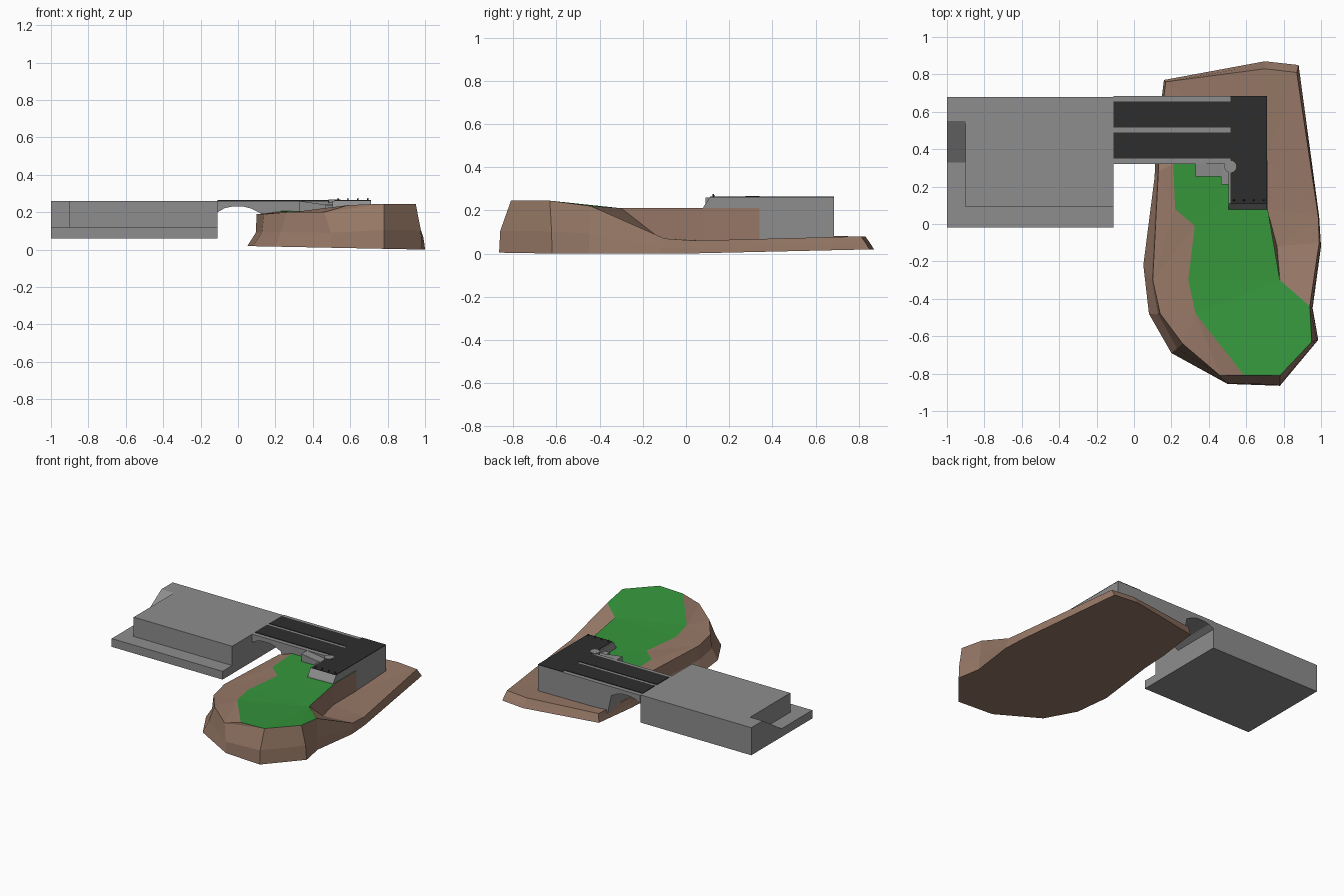
import bpy, bmesh

if "Cube" in bpy.data.objects:
    bpy.data.objects.remove(bpy.data.objects["Cube"])

def material(name, rgb):
    m = bpy.data.materials.new(name)
    m.diffuse_color = (*rgb, 1)
    m.use_nodes = True
    m.node_tree.nodes["Principled BSDF"].inputs["Base Color"].default_value = m.diffuse_color
    return m

CONCRETE = material("concrete_grey", (0.27, 0.27, 0.275))
ASPHALT = material("asphalt_black", (0.027, 0.027, 0.027))
EARTH = material("earth_brown", (0.31, 0.19, 0.135))
GRASS = material("grass_green", (0.036, 0.31, 0.045))

def finish(name, bm, *mats):
    bmesh.ops.recalc_face_normals(bm, faces=bm.faces)
    me = bpy.data.meshes.new(name)
    bm.to_mesh(me)
    bm.free()
    ob = bpy.data.objects.new(name, me)
    bpy.context.collection.objects.link(ob)
    for m in mats:
        me.materials.append(m)
    return ob

def prism(name, profile, axis, lo, hi, mat):
    """Extrude a 2D profile along an axis (profile is xz for 'y', yz for 'x', xy for 'z')."""
    put = {'x': lambda p, d: (d, p[0], p[1]),
           'y': lambda p, d: (p[0], d, p[1]),
           'z': lambda p, d: (p[0], p[1], d)}[axis]
    bm = bmesh.new()
    a = [bm.verts.new(put(p, lo)) for p in profile]
    b = [bm.verts.new(put(p, hi)) for p in profile]
    bm.faces.new(a)
    bm.faces.new(b)
    n = len(a)
    for i in range(n):
        j = (i + 1) % n
        bm.faces.new((a[i], a[j], b[j], b[i]))
    return finish(name, bm, mat)

def box(name, x0, x1, y0, y1, z0, z1, mat):
    return prism(name, [(x0, y0), (x1, y0), (x1, y1), (x0, y1)], 'z', z0, z1, mat)

def cone(name, x, y, z0, z1, r0, r1, seg, mat):
    bm = bmesh.new()
    bmesh.ops.create_cone(bm, cap_ends=True, segments=seg, radius1=r0, radius2=r1, depth=z1 - z0)
    bmesh.ops.translate(bm, verts=bm.verts, vec=(x, y, (z0 + z1) / 2))
    return finish(name, bm, mat)

# Island: footprint x, y | rim x, y, z | how far the mid ring leans to the rim
ring = [
    (.16, .77, .17, .76, .08, .5), (.12, .45, .13, .45, .09, .5),
    (.11, .25, .13, .28, .19, .7), (.05, -.22, .10, -.30, .19, .9),
    (.08, -.48, .14, -.48, .19, .8), (.20, -.69, .26, -.64, .20, .5),
    (.50, -.855, .46, -.81, .20, .1), (.78, -.865, .78, -.81, .245, .1),
    (.985, -.62, .95, -.63, .245, .2), (.955, -.45, .94, -.44, .22, .3),
    (1.0, -.12, .99, -.10, .07, .3), (.99, .04, .985, .04, .06, .3),
    (.88, .85, .87, .81, .08, .4), (.70, .87, .70, .83, .08, .4)]
bm = bmesh.new()
V = bm.verts.new
low, mid, R = [], [], []
for ox, oy, rx, ry, rz, t in ring:
    bz = .02 * (1 - ox * min(1, (.87 - oy) / .87))
    low.append(V((ox, oy, bz)))
    mid.append(V((ox + (rx - ox) * t, oy + (ry - oy) * t, bz + (rz - bz) * .42)))
    R.append(V((rx, ry, rz)))
n = len(ring)
bm.faces.new(low)
for a, b in ((low, mid), (mid, R)):
    for i in range(n):
        j = (i + 1) % n
        bm.faces.new((a[i], a[j], b[j], b[i]))
# lawn edge on the left, plateau edge and its foot on the right
g = [V(p) for p in ((.21, .32, .205), (.22, .08, .2), (.325, -.01, .2),
                    (.29, -.30, .2), (.33, -.48, .205), (.59, -.81, .238))]
p, q, r = V((.78, -.3, .21)), V((.715, .08, .21)), V((.715, .34, .21))
s, t, u = V((.765, -.12, .07)), V((.712, .08, .06)), V((.712, .34, .06))
for f in ((R[2], R[3], g[3], g[2], g[1], g[0]), (R[3], R[4], g[4], g[3]),
          (R[4], R[5], R[6], g[5], g[4]), (R[6], R[7], g[5]),
          (R[9], R[10], s, p), (p, s, t, q), (q, t, u, r),
          (R[1], R[2], g[0], r, u),
          (R[10], R[11], R[12], R[13], R[0], R[1], u, t, s)):
    bm.faces.new(f)
for f in ((g[0], g[1], g[2], g[3], p, q, r), (g[3], g[4], g[5], R[7], R[8], R[9], p)):
    bm.faces.new(f).material_index = 1
bmesh.ops.recalc_face_normals(bm, faces=bm.faces)
bmesh.ops.triangulate(bm, faces=[f for f in bm.faces if len(f.verts) > 4])
finish("island", bm, EARTH, GRASS)

# Concrete block on the left with ledge and end ramp
box("block_ledge", -1, -.11, -.02, .68, .06, .12, CONCRETE)
box("block_upper", -.9, -.11, .09, .68, .12, .26, CONCRETE)
prism("block_end_ramp", [(.33, .12), (.68, .12), (.68, .26), (.55, .26)], 'x', -1, -.9, CONCRETE)

# Bridge deck with arched underside, and the road arm turning to the front
prism("bridge", [(-.11, .26), (-.11, .20), (-.07, .222), (-.03, .23), (.03, .23), (.07, .22),
                 (.12, .195), (.15, .06), (.71, .06), (.71, .26)], 'y', .32, .685, CONCRETE)
prism("road_arm", [(.035, .06), (.08, .215), (.11, .26), (.32, .26), (.32, .06)],
      'x', .505, .71, CONCRETE)

# Asphalt surfaces
for i, y in enumerate((.35, .515)):
    box(f"lane_{i}", -.11, .515, y, y + .14, .258, .264, ASPHALT)
box("road_arm_surface", .515, .71, .11, .685, .258, .264, ASPHALT)
cone("corner_curb", .515, .307, .25, .267, .032, .032, 16, CONCRETE)

# Stepped walkway in the inner corner
prism("walkway_slope", [(.33, .19), (.33, .26), (.40, .25), (.47, .24), (.51, .24), (.51, .19)],
      'y', .255, .32, CONCRETE)
box("walkway_step", .465, .51, .21, .255, .19, .235, CONCRETE)

# Bollards at the end of the road
for i in range(4):
    cone(f"bollard_{i}", .535 + .053 * i, .127, .26, .276, .006, .003, 6, ASPHALT)
